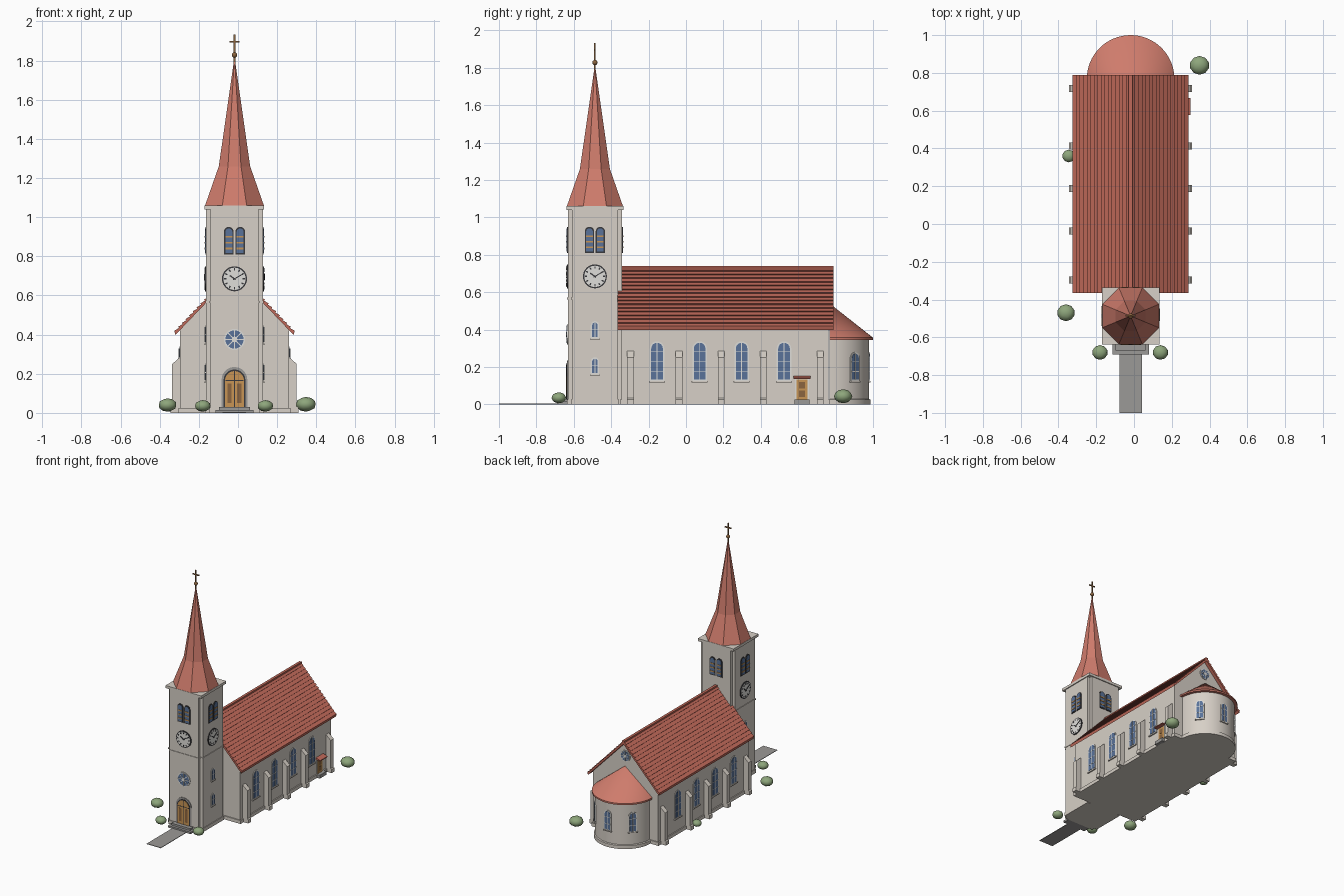
import bpy, bmesh, math
from mathutils import Vector, Matrix

if "Cube" in bpy.data.objects:
    bpy.data.objects.remove(bpy.data.objects["Cube"])

CX, TY = -0.018, -0.487          # church axis, tower centre
T, TIN = 0.145, 0.123            # tower half width, half width of its faces
W = 0.278                        # nave half width
AY, AR = 0.768, 0.21             # apse centre and radius


def mat(name, *rgb):
    m = bpy.data.materials.new(name)
    m.diffuse_color = (*rgb, 1)
    m.use_nodes = True
    m.node_tree.nodes["Principled BSDF"].inputs["Base Color"].default_value = m.diffuse_color
    return m


WALL = mat("plaster", .68, .63, .57)
RED = mat("copper red", .62, .20, .15)
TILE = mat("tile red", .52, .14, .10)
GREY = mat("paving grey", .33, .32, .31)
BLUE = mat("glass blue", .10, .17, .32)
DARK = mat("dark iron", .04, .04, .045)
WOOD = mat("door wood", .58, .30, .09)
WHITE = mat("white trim", .74, .73, .70)
GREEN = mat("bush green", .27, .38, .20)
BRONZE = mat("bronze", .26, .13, .05)


def finish(name, bm, mats, smooth=False):
    bmesh.ops.recalc_face_normals(bm, faces=bm.faces[:])
    me = bpy.data.meshes.new(name)
    bm.to_mesh(me)
    bm.free()
    for m in mats:
        me.materials.append(m)
    ob = bpy.data.objects.new(name, me)
    bpy.context.collection.objects.link(ob)
    if smooth:
        bpy.context.view_layer.objects.active = ob
        ob.select_set(True)
        bpy.ops.object.shade_smooth_by_angle(angle=math.radians(35))
        ob.select_set(False)
    return ob


def prism(bm, front, back, index=0):
    a = [bm.verts.new(p) for p in front]
    b = [bm.verts.new(p) for p in back]
    n = len(a)
    faces = [bm.faces.new(a), bm.faces.new(b[::-1])]
    faces += [bm.faces.new((a[i], b[i], b[(i + 1) % n], a[(i + 1) % n])) for i in range(n)]
    for f in faces:
        f.material_index = index


def boxes(name, m, *bounds):
    bm = bmesh.new()
    for x0, x1, y0, y1, z0, z1 in bounds:
        ring = [(x0, y0), (x1, y0), (x1, y1), (x0, y1)]
        prism(bm, [(x, y, z1) for x, y in ring], [(x, y, z0) for x, y in ring])
    return finish(name, bm, [m])


def extrude_y(name, m, profile, y0, y1):
    bm = bmesh.new()
    prism(bm, [(CX + x, y0, z) for x, z in profile], [(CX + x, y1, z) for x, z in profile])
    return finish(name, bm, [m])


def lathe(name, m, profile, centre, steps, start=0.0, sweep=math.tau, smooth=True):
    bm = bmesh.new()
    rot = Matrix.Rotation(start, 3, 'Z')
    vs = [bm.verts.new(rot @ Vector((r, 0, z)) + Vector((*centre, 0))) for r, z in profile]
    es = [bm.edges.new(p) for p in zip(vs, vs[1:])]
    bmesh.ops.spin(bm, geom=vs + es, cent=(*centre, 0), axis=(0, 0, 1), angle=sweep, steps=steps)
    bmesh.ops.remove_doubles(bm, verts=bm.verts[:], dist=1e-5)
    return finish(name, bm, [m], smooth)


# Flat outlines used on wall faces (u sideways, v up)
def arch(w, v0, v1, u=0.0, rise=1.0, n=10):
    r = w / 2
    top = [(u + r * math.cos(math.pi * i / n), v1 - r * rise + r * rise * math.sin(math.pi * i / n))
           for i in range(n + 1)]
    return [(u - r, v0), (u + r, v0)] + top


def disc(r, v=0.0, n=32):
    return [(r * math.cos(math.tau * i / n), v + r * math.sin(math.tau * i / n)) for i in range(n)]


def bar(u0, v0, u1, v1, w):
    d = Vector((u1 - u0, v1 - v0)).normalized() * w / 2
    return [(u0 + d.y, v0 - d.x), (u1 + d.y, v1 - d.x), (u1 - d.y, v1 + d.x), (u0 - d.y, v0 + d.x)]


def spoke(a, r0, r1, w):
    s, c = math.sin(math.radians(a)), math.cos(math.radians(a))
    return bar(r0 * s, r0 * c, r1 * s, r1 * c, w)


def plates(name, origin, normal, items):
    """Stack thin plates (outline, height, material) on a wall."""
    o, n = Vector(origin), Vector(normal).normalized()
    u, v = Vector((0, 0, 1)).cross(n), Vector((0, 0, 1))
    mats = list(dict.fromkeys(m for _, _, m in items))
    bm = bmesh.new()
    for outline, h, m in items:
        prism(bm, [o + u * a + v * b + n * h for a, b in outline],
              [o + u * a + v * b - n * .004 for a, b in outline], mats.index(m))
    return finish(name, bm, mats)


def window(name, origin, normal, w, h, rows=2):
    items = [(arch(w, 0, h), .004, WHITE), (arch(w - .016, .008, h - .008), .006, BLUE),
             (bar(0, .008, 0, h - .008, .004), .008, WHITE),
             (bar(-w * .55, -.003, w * .55, -.003, .008), .009, WALL)]
    items += [(bar(-w / 2 + .006, h * i / (rows + 1), w / 2 - .006, h * i / (rows + 1), .004), .007, WHITE)
              for i in range(1, rows + 1)]
    plates(name, origin, normal, items)


def rose(name, origin, normal, r):
    items = [(disc(r), .005, WHITE), (disc(r * .86), .006, BLUE), (disc(r * .25, n=16), .009, WHITE)]
    items += [(spoke(a, 0, r * .88, .005), .008, WHITE) for a in range(0, 360, 45)]
    plates(name, origin, normal, items)


# Tower with notched corners, bands and cap
boxes("tower", WALL, (CX - T, CX + T, TY - TIN, TY + TIN, 0, 1.04),
      (CX - TIN, CX + TIN, TY - T, TY + T, 0, 1.04))
for nm, z0, z1, e in (("tower_plinth", 0, .028, .005), ("tower_band", .562, .572, .004)):
    boxes(nm, WALL, (CX - T - e, CX + T + e, TY - TIN - e, TY + TIN + e, z0, z1),
          (CX - TIN - e, CX + TIN + e, TY - T - e, TY + T + e, z0, z1))
boxes("tower_cap", WALL, (CX - .152, CX + .152, TY - .152, TY + .152, 1.04, 1.06))

# Octagonal spire, ball and cross
k = 1 / math.cos(math.pi / 8)
lathe("spire", RED, [(0, 1.06), (.15 * k, 1.06), (.08 * k, 1.26), (.003, 1.80), (0, 1.80)],
      (CX, TY), 8, math.pi / 8, smooth=False)
lathe("spire_ball", BRONZE, [(.014 * math.sin(math.pi * i / 8), 1.828 - .014 * math.cos(math.pi * i / 8))
                             for i in range(9)], (CX, TY), 16)
boxes("cross", BRONZE, (CX - .004, CX + .004, TY - .004, TY + .004, 1.78, 1.932),
      (CX - .026, CX + .026, TY - .004, TY + .004, 1.893, 1.901))

# Belfry openings, clocks and side windows of the tower
for side, n in (("front", (0, -1, 0)), ("back", (0, 1, 0)), ("right", (1, 0, 0)), ("left", (-1, 0, 0))):
    at = lambda z: (CX + n[0] * T, TY + n[1] * T, z)
    items = []
    for u in (-.029, .029):
        items += [(arch(.05, 0, .14, u), .004, DARK), (arch(.036, .008, .132, u), .006, BLUE)]
        items += [(bar(u - .018, v, u + .018, v, .008), .009, WOOD) for v in (.03, .06, .09)]
    plates("belfry_" + side, at(.81), n, items)
    if side != "back":
        items = [(disc(.064), .005, DARK), (disc(.057), .007, WHITE)]
        items += [(spoke(a, .042, .054, .007), .009, DARK) for a in range(0, 360, 30)]
        items += [(spoke(-55, -.008, .03, .007), .0095, DARK), (spoke(60, -.008, .044, .005), .0098, DARK)]
        plates("clock_" + side, at(.685), n, items)
    if n[0]:
        for z in (.16, .353):
            window("tower_window_" + side, at(z), n, .045, .093, 1)
rose("tower_rose", (CX, TY - T, .375), (0, -1, 0), .054)

# Main door, steps and path
items = [(arch(.132, .03, .235), .005, GREY), (arch(.112, .03, .222), .006, DARK),
         (arch(.098, .03, .214), .008, WOOD), (bar(0, .03, 0, .214, .004), .009, DARK),
         (bar(-.047, .165, .047, .165, .005), .009, DARK)]
items += [(bar(u, .05, u, .15, .022), .0095, BRONZE) for u in (-.025, .025)]
plates("main_door", (CX, TY - T, 0), (0, -1, 0), items)
boxes("steps", GREY, (CX - .097, CX + .097, -.69, -.62, 0, .015),
      (CX - .08, CX + .08, -.67, -.62, .015, .03))
boxes("path", GREY, (CX - .06, CX + .06, -1, -.62, 0, .004))

# Nave walls and plinth
extrude_y("nave", WALL, [(-W, 0), (W, 0), (W, .425), (0, .718), (-W, .425)], -.345, .762)
boxes("nave_plinth", WALL, (CX - W - .008, CX + W + .008, -.353, .77, 0, .026))

# Nave roof with overlapping tile courses
N, EX, EZ, RZ = 16, .302, .418, .736
slope = [(EX, .398)]
for i in range(N):
    for t, lift in ((i / N, .008), ((i + 1) / N, 0)):
        slope.append((EX * (1 - t) + lift * .7, EZ + (RZ - EZ) * t + lift * .7 - .004))
slope[-1] = (0, RZ)
extrude_y("nave_roof", TILE, slope + [(-x, z) for x, z in slope[-2::-1]] + [(0, .714)], -.365, .788)
boxes("ridge_tiles", TILE, (CX - .01, CX + .01, -.365, .788, .725, .741))

# Buttresses and windows on both long sides
for s, side in ((1, "right"), (-1, "left")):
    bm = bmesh.new()
    for y in (-.297, -.037, .188, .413, .718):
        prof = [(W - .01, 0), (.326, 0), (.326, .028), (.318, .034), (.318, .25), (W, .285), (W - .01, .285)]
        prism(bm, [(CX + s * x, y - .018, z) for x, z in prof], [(CX + s * x, y + .018, z) for x, z in prof])
    finish("buttresses_" + side, bm, [WALL])
    for y in (-.155, .073, .297, .524):
        window("nave_window_" + side, (CX + s * W, y, .125), (s, 0, 0), .078, .213, 3)

# Side door with small canopy
plates("side_door", (CX + W, .62, .026), (1, 0, 0),
       [(bar(0, 0, 0, .114, .074), .005, WHITE), (bar(0, 0, 0, .108, .06), .007, WOOD),
        (bar(0, .015, 0, .05, .03), .009, BRONZE), (bar(0, .06, 0, .095, .03), .009, BRONZE)])
boxes("side_door_step", GREY, (CX + W, CX + .31, .58, .66, 0, .026))
bm = bmesh.new()
canopy = [(W - .005, .138), (.316, .136), (.316, .142), (W - .005, .155)]
prism(bm, [(CX + x, .576, z) for x, z in canopy], [(CX + x, .666, z) for x, z in canopy])
finish("side_door_canopy", bm, [TILE])

# Rounded apse, its roof and windows
lathe("apse", WALL, [(0, 0), (AR + .008, 0), (AR + .008, .026), (AR, .03), (AR, .35), (0, .35)],
      (CX, AY), 32, 0, math.pi)
lathe("apse_roof", RED, [(0, .345), (.232, .345), (.232, .357), (0, .54)], (CX, AY), 32, 0, math.pi)
for a in (40, 90, 140):
    c, s = math.cos(math.radians(a)), math.sin(math.radians(a))
    window("apse_window", (CX + c * (AR - .001), AY + s * (AR - .001), .125), (c, s, 0), .062, .155, 2)
rose("gable_rose", (CX, .762, .615), (0, 1, 0), .042)

# Bushes
for x, y, r in ((.347, .84, .052), (-.345, .36, .035), (-.36, -.47, .047), (-.18, -.68, .041), (.14, -.68, .041)):
    bm = bmesh.new()
    bmesh.ops.create_icosphere(bm, subdivisions=2, radius=r,
                               matrix=Matrix.Translation((x, y, r * .75 + .005)) @ Matrix.Diagonal((1, .95, .72, 1)))
    finish("bush", bm, [GREEN], True)
